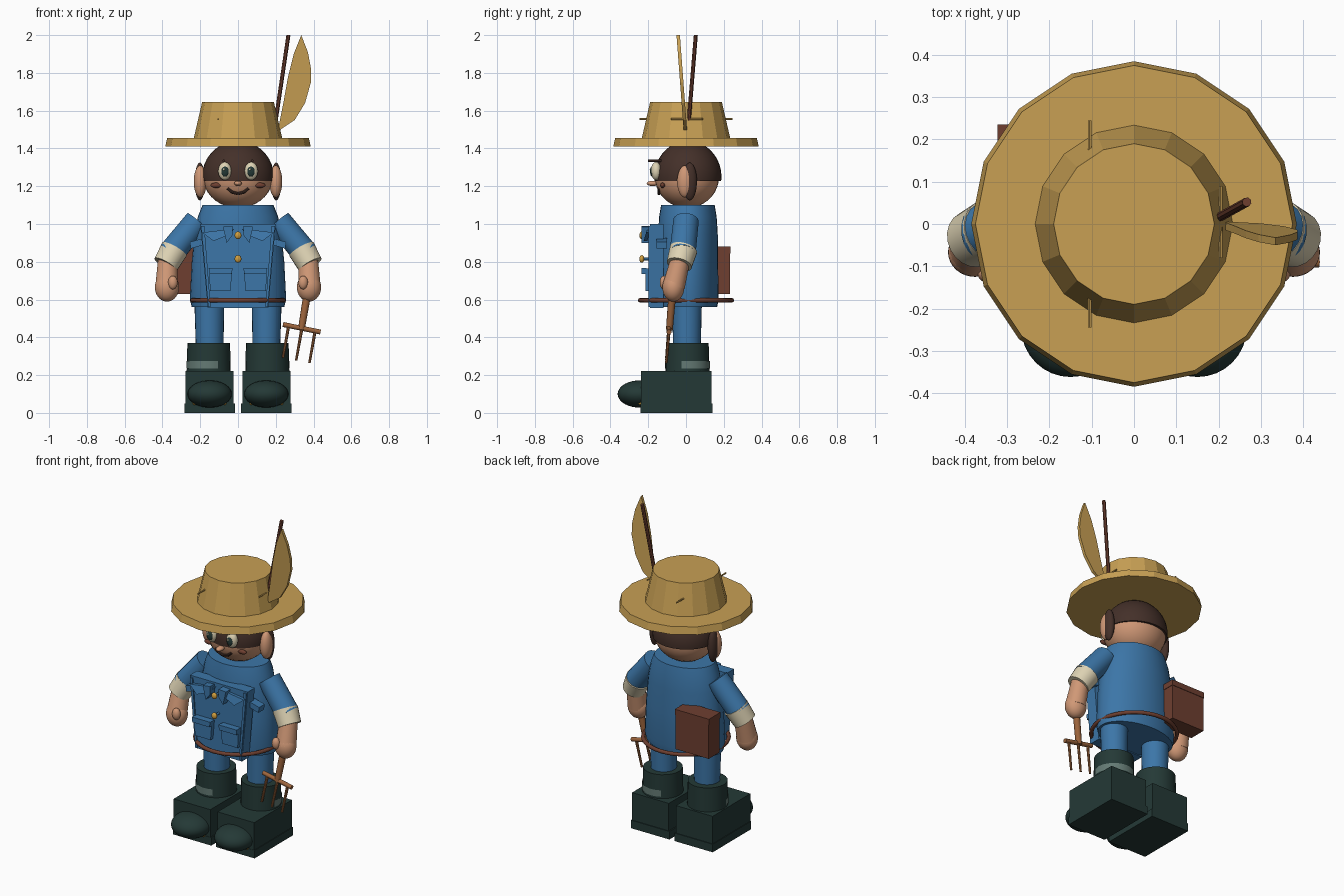
import bpy, bmesh, math
from mathutils import Vector, Matrix

cube = bpy.data.objects.get("Cube")
if cube:
    bpy.data.objects.remove(cube, do_unlink=True)


def material(name, r, g, b):
    lin = [(c / 255 / 12.92) if c < 11 else ((c / 255 + 0.055) / 1.055) ** 2.4 for c in (r, g, b)]
    m = bpy.data.materials.new(name)
    m.use_nodes = True
    m.diffuse_color = (*lin, 1)
    m.node_tree.nodes["Principled BSDF"].inputs["Base Color"].default_value = (*lin, 1)
    return m


straw = material("straw", 200, 160, 84)
blue = material("blue cloth", 60, 118, 168)
skin = material("skin", 208, 152, 118)
hair = material("dark hair", 68, 48, 41)
leather = material("brown leather", 110, 63, 48)
wood = material("fork wood", 156, 100, 60)
cream = material("cream", 222, 211, 180)
green = material("boot green", 36, 57, 54)
patch = material("grey green", 100, 122, 116)
gold = material("gold", 208, 158, 62)


def finish(name, bm, mat, angle=40):
    bmesh.ops.recalc_face_normals(bm, faces=bm.faces)
    mesh = bpy.data.meshes.new(name)
    bm.to_mesh(mesh)
    bm.free()
    mesh.materials.append(mat)
    if angle:
        mesh.shade_smooth()
        mesh.set_sharp_from_angle(angle=math.radians(angle))
    obj = bpy.data.objects.new(name, mesh)
    bpy.context.collection.objects.link(obj)
    return obj


def ball(name, mat, loc, size, cut=None):
    bm = bmesh.new()
    bmesh.ops.create_uvsphere(bm, u_segments=32, v_segments=18, radius=1,
                              matrix=Matrix.Translation(loc) @ Matrix.Diagonal((*size, 1)))
    if cut is not None:
        bmesh.ops.bisect_plane(bm, geom=bm.verts[:] + bm.edges[:] + bm.faces[:],
                               plane_co=(0, 0, cut), plane_no=(0, 0, 1), clear_inner=True)
        bmesh.ops.holes_fill(bm, edges=bm.edges)
    return finish(name, bm, mat)


def rod(name, mat, a, b, r1, r2=None, sides=12, angle=40):
    a, b = Vector(a), Vector(b)
    rot = (b - a).to_track_quat('Z', 'Y').to_matrix().to_4x4()
    bm = bmesh.new()
    bmesh.ops.create_cone(bm, cap_ends=True, segments=sides, radius1=r1,
                          radius2=r1 if r2 is None else r2, depth=(b - a).length,
                          matrix=Matrix.Translation((a + b) / 2) @ rot)
    return finish(name, bm, mat, angle)


def box(name, mat, lo, hi):
    lo, hi = Vector(lo), Vector(hi)
    bm = bmesh.new()
    bmesh.ops.create_cube(bm, size=1, matrix=Matrix.Translation((lo + hi) / 2)
                          @ Matrix.Diagonal((*(hi - lo), 1)))
    return finish(name, bm, mat, 0)


def plate(name, mat, outline, y0, y1, lean=0.0):
    """Outline in x and z, pushed out from y0 to y1, leaning forward with height."""
    bm = bmesh.new()
    z0 = outline[0][1]
    face = bm.faces.new([bm.verts.new((x, y0 - lean * (z - z0), z)) for x, z in outline])
    ext = bmesh.ops.extrude_face_region(bm, geom=[face])
    bmesh.ops.translate(bm, vec=(0, y1 - y0, 0),
                        verts=[v for v in ext["geom"] if isinstance(v, bmesh.types.BMVert)])
    return finish(name, bm, mat, 0)


def loft(name, mat, rings, y, sides=32):
    bm = bmesh.new()
    turn = [2 * math.pi * i / sides for i in range(sides)]
    rows = [[bm.verts.new((rx * math.cos(t), y + ry * math.sin(t), z)) for t in turn]
            for z, rx, ry in rings]
    for low, high in zip(rows, rows[1:]):
        for i in range(sides):
            j = (i + 1) % sides
            bm.faces.new((low[i], low[j], high[j], high[i]))
    bm.faces.new(rows[0])
    bm.faces.new(rows[-1])
    return finish(name, bm, mat)


def arc_band(name, mat, cx, radius, start, end, z0, z1):
    bm = bmesh.new()
    pairs = []
    for i in range(13):
        t = math.radians(start + (end - start) * i / 12)
        x, y = cx + radius * math.cos(t), 0.007 + radius * math.sin(t)
        pairs.append((bm.verts.new((x, y, z0)), bm.verts.new((x, y, z1))))
    for (a, b), (c, d) in zip(pairs, pairs[1:]):
        bm.faces.new((a, c, d, b))
    return finish(name, bm, mat)


# Straw hat with loose straws, stick and feather
rod("hat_brim", straw, (0, 0, 1.41), (0, 0, 1.455), 0.385, 0.375, 16, 0)
rod("hat_crown", straw, (0, 0, 1.45), (0, 0, 1.645), 0.235, 0.19, 16, 0)
for y in (-1, 1):
    rod("loose_straw", straw, (-0.105, 0.17 * y, 1.555), (-0.105, 0.245 * y, 1.555), 0.005, sides=6)
rod("loose_straw_side", straw, (0.205, -0.08, 1.555), (0.205, 0.09, 1.555), 0.005, sides=6)
rod("hat_stick", leather, (0.2, 0.015, 1.55), (0.267, 0.052, 2), 0.011, sides=8)
plate("feather", straw, [(0.21, 1.49), (0.3, 1.55), (0.355, 1.64), (0.386, 1.75), (0.387, 1.82),
                         (0.37, 1.91), (0.335, 2), (0.295, 1.9), (0.265, 1.78), (0.24, 1.64)],
      -0.012, 0.006, 0.075)

# Head and face
ball("head", skin, (0, 0.005, 1.25), (0.185, 0.17, 0.165))
ball("hair_cap", hair, (0, 0.01, 1.25), (0.19, 0.178, 0.19), 1.228)
ball("nose", skin, (0, -0.175, 1.215), (0.02, 0.033, 0.014))
for s in (-1, 1):
    ball("ear", skin, (0.2 * s, -0.005, 1.225), (0.034, 0.042, 0.085))
    ball("ear_hair", hair, (0.202 * s, 0.02, 1.225), (0.027, 0.038, 0.1))
    ball("eye", cream, (0.07 * s, -0.158, 1.28), (0.035, 0.028, 0.048))
    ball("pupil", green, (0.069 * s, -0.18, 1.278), (0.02, 0.01, 0.027))
    ball("eye_glint", cream, (0.069 * s - 0.006, -0.189, 1.289), (0.005, 0.003, 0.006))
    rod("eyebrow", hair, (0.075 * s, -0.2, 1.335), (0.075 * s, -0.13, 1.335), 0.007, sides=6)
    ball("cheek", leather, (0.115 * s, -0.124, 1.205), (0.03, 0.013, 0.014))
smile = [(-0.055, 1.19), (-0.03, 1.168), (0, 1.16), (0.03, 1.168), (0.055, 1.19)]
for (x0, z0), (x1, z1) in zip(smile, smile[1:]):
    rod("smile", hair, (x0, -0.143, z0), (x1, -0.143, z1), 0.008, sides=8)

# Tunic, front panel and belt
loft("tunic", blue, [(0.56, 0.245, 0.155), (0.6, 0.255, 0.162), (0.8, 0.245, 0.16), (0.95, 0.23, 0.158),
                     (1.04, 0.212, 0.152), (1.1, 0.188, 0.142)], 0.01)
plate("front_panel", blue, [(-0.16, 0.555), (0.16, 0.555), (0.2, 1), (-0.2, 1)], -0.19, -0.12)
for s in (-1, 1):
    plate("panel_edge", blue, [(0.145 * s, 0.56), (0.158 * s, 0.56), (0.195 * s, 0.99),
                               (0.178 * s, 0.99)], -0.198, -0.185)
    plate("collar_flap", blue, [(0.02 * s, 0.975), (0.19 * s, 0.955), (0.13 * s, 0.91),
                                (0.04 * s, 0.945)], -0.205, -0.185, -0.3)
    plate("collar_point", blue, [(0.03 * s, 0.94), (0.06 * s, 0.9), (0.08 * s, 0.985),
                                 (0.03 * s, 0.99)], -0.235, -0.19)
    plate("side_tab", blue, [(0.18 * s, 0.89), (0.25 * s, 0.87), (0.255 * s, 0.905),
                             (0.18 * s, 0.925)], -0.155, -0.1)
    plate("pocket", blue, [(0.04 * s, 0.645), (0.148 * s, 0.645), (0.153 * s, 0.765),
                           (0.03 * s, 0.765)], -0.215, -0.185)
    plate("pocket_flap", blue, [(0.034 * s, 0.735), (0.152 * s, 0.735), (0.155 * s, 0.767),
                                (0.028 * s, 0.767)], -0.235, -0.21)
for z in (0.815, 0.94):
    rod("button_stem", blue, (0, -0.235, z), (0, -0.18, z), 0.007)
    ball("button", gold, (0, -0.234, z), (0.018, 0.013, 0.02))
bpy.ops.mesh.primitive_torus_add(location=(0, 0, 0.596), major_radius=0.243, minor_radius=0.012,
                                 major_segments=40, minor_segments=8)
belt = bpy.context.object
belt.name = "belt"
belt.data.materials.append(leather)
belt.data.shade_smooth()
box("back_satchel", leather, (-0.32, 0.125, 0.63), (-0.09, 0.232, 0.87))
box("satchel_lid", leather, (-0.323, 0.12, 0.845), (-0.087, 0.235, 0.88))

# Arms, legs and boots
for s in (-1, 1):
    rod("sleeve", blue, (0.215 * s, 0, 1.015), (0.355 * s, -0.018, 0.845), 0.068, 0.07, 20)
    rod("cuff", cream, (0.337 * s, -0.013, 0.865), (0.383 * s, -0.036, 0.785), 0.074, 0.068, 20)
    rod("forearm", skin, (0.372 * s, -0.03, 0.81), (0.378 * s, -0.065, 0.67), 0.052, 0.06, 20)
    ball("hand", skin, (0.376 * s, -0.067, 0.665), (0.064, 0.058, 0.076))
    ball("thumb", skin, (0.345 * s, -0.117, 0.69), (0.025, 0.022, 0.036))
    rod("leg", blue, (0.15 * s, 0.005, 0.34), (0.152 * s, 0.005, 0.62), 0.073, 0.08, 24)
    rod("boot_shaft", green, (0.155 * s, 0.007, 0.2), (0.155 * s, 0.007, 0.37), 0.117, 0.113, 24)
    box("boot_foot", green, (0.152 * s - 0.127, -0.238, 0.03), (0.152 * s + 0.127, 0.135, 0.222))
    box("boot_sole", green, (0.15 * s - 0.133, -0.24, 0), (0.15 * s + 0.133, 0.14, 0.05))
    ball("toe_cap", green, (0.15 * s, -0.245, 0.1), (0.117, 0.117, 0.072))
    for side in (-1, 1):
        ball("boot_stud", gold, (0.15 * s + 0.08 * side, -0.24, 0.052), (0.01, 0.012, 0.01))
arc_band("right_boot_patch", patch, -0.155, 0.119, 185, 295, 0.235, 0.275)
arc_band("left_boot_patch", patch, 0.155, 0.119, -15, 120, 0.235, 0.275)

# Hand fork
rod("fork_handle", wood, (0.372, -0.07, 0.66), (0.335, -0.088, 0.44), 0.021, 0.018)
rod("fork_bar", wood, (0.238, -0.09, 0.468), (0.437, -0.09, 0.428), 0.013)
for x, z in ((0.268, 0.46), (0.338, 0.446), (0.408, 0.432)):
    rod("fork_tine", wood, (x, -0.09, z), (x - 0.03, -0.104, z - 0.168), 0.009, 0.007, 8)
